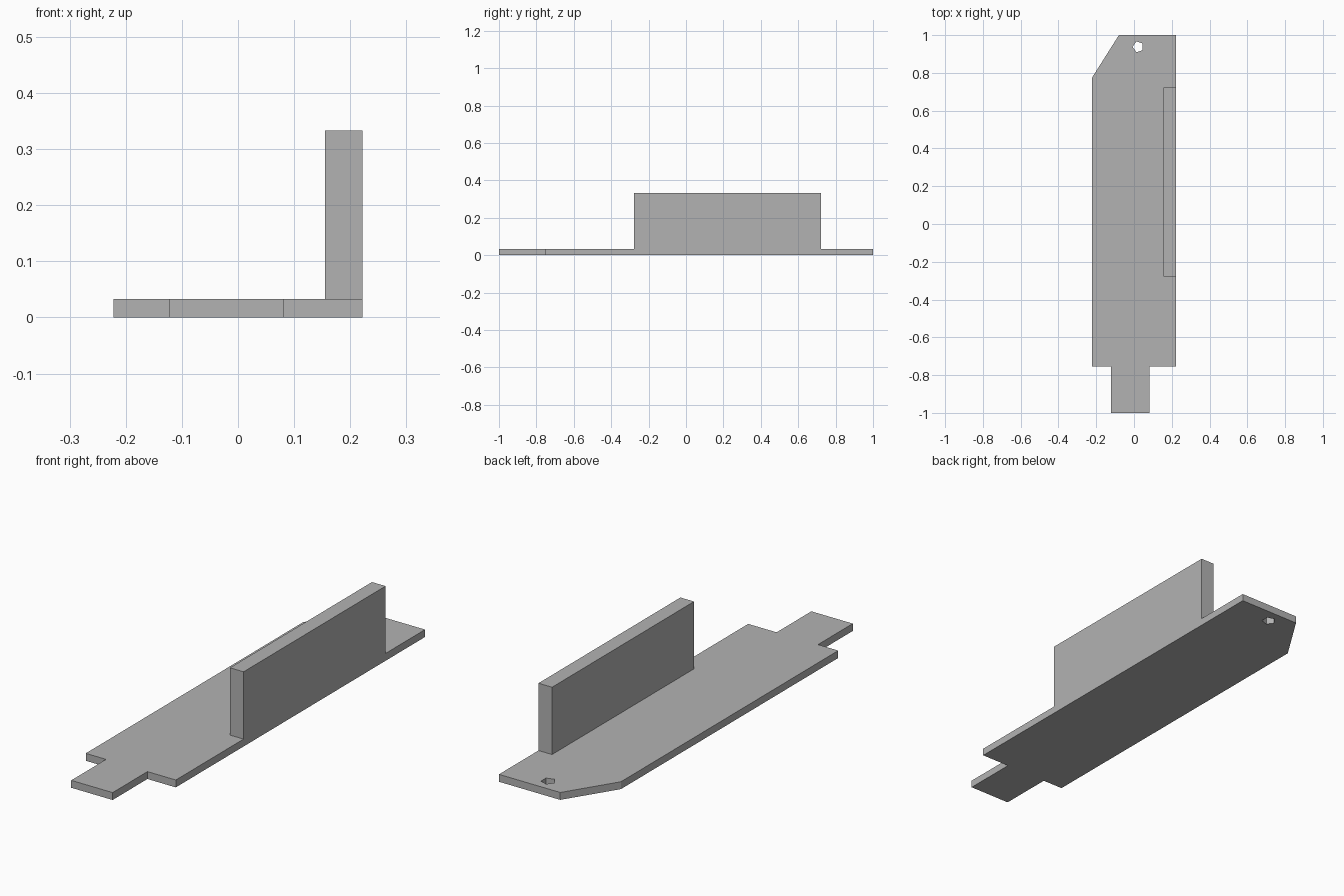
import bpy
import bmesh
from math import cos, sin, pi

default_cube = bpy.data.objects.get("Cube")
if default_cube:
    bpy.data.objects.remove(default_cube, do_unlink=True)

# Single plain grey material
grey = bpy.data.materials.new("plain grey")
grey.use_nodes = True
colour = (0.45, 0.45, 0.45, 1)
grey.diffuse_color = colour
grey.node_tree.nodes["Principled BSDF"].inputs["Base Color"].default_value = colour


def extruded_profile(name, loops, bottom, top):
    """Fill the outline (further loops are holes) and extrude it upwards."""
    bm = bmesh.new()
    for loop in loops:
        verts = [bm.verts.new((x, y, bottom)) for x, y in loop]
        for a, b in zip(verts, verts[1:] + verts[:1]):
            bm.edges.new((a, b))
    bmesh.ops.triangle_fill(bm, edges=bm.edges[:], use_beauty=True)
    result = bmesh.ops.extrude_face_region(bm, geom=bm.faces[:], use_keep_orig=True)
    raised = [g for g in result["geom"] if isinstance(g, bmesh.types.BMVert)]
    bmesh.ops.translate(bm, verts=raised, vec=(0, 0, top - bottom))
    bmesh.ops.recalc_face_normals(bm, faces=bm.faces[:])
    mesh = bpy.data.meshes.new(name)
    bm.to_mesh(mesh)
    bm.free()
    mesh.materials.append(grey)
    obj = bpy.data.objects.new(name, mesh)
    bpy.context.collection.objects.link(obj)
    return obj


half_width = 0.222
thickness = 0.033

# Base plate: front tab, clipped back corner and five-sided hole
outline = [
    (-0.122, -1), (0.082, -1), (0.082, -0.755), (half_width, -0.755),
    (half_width, 1), (-0.08, 1), (-half_width, 0.775),
    (-half_width, -0.755), (-0.122, -0.755),
]
hole = [(0.022 + 0.03 * cos(pi + i * 2 * pi / 5),
         0.938 + 0.03 * sin(pi + i * 2 * pi / 5)) for i in range(5)]
extruded_profile("base_plate", [outline, hole], 0, thickness)

# Upright wall along the left edge
wall = [(0.155, -0.278), (half_width, -0.278), (half_width, 0.722), (0.155, 0.722)]
extruded_profile("upright_wall", [wall], thickness, 0.333)
